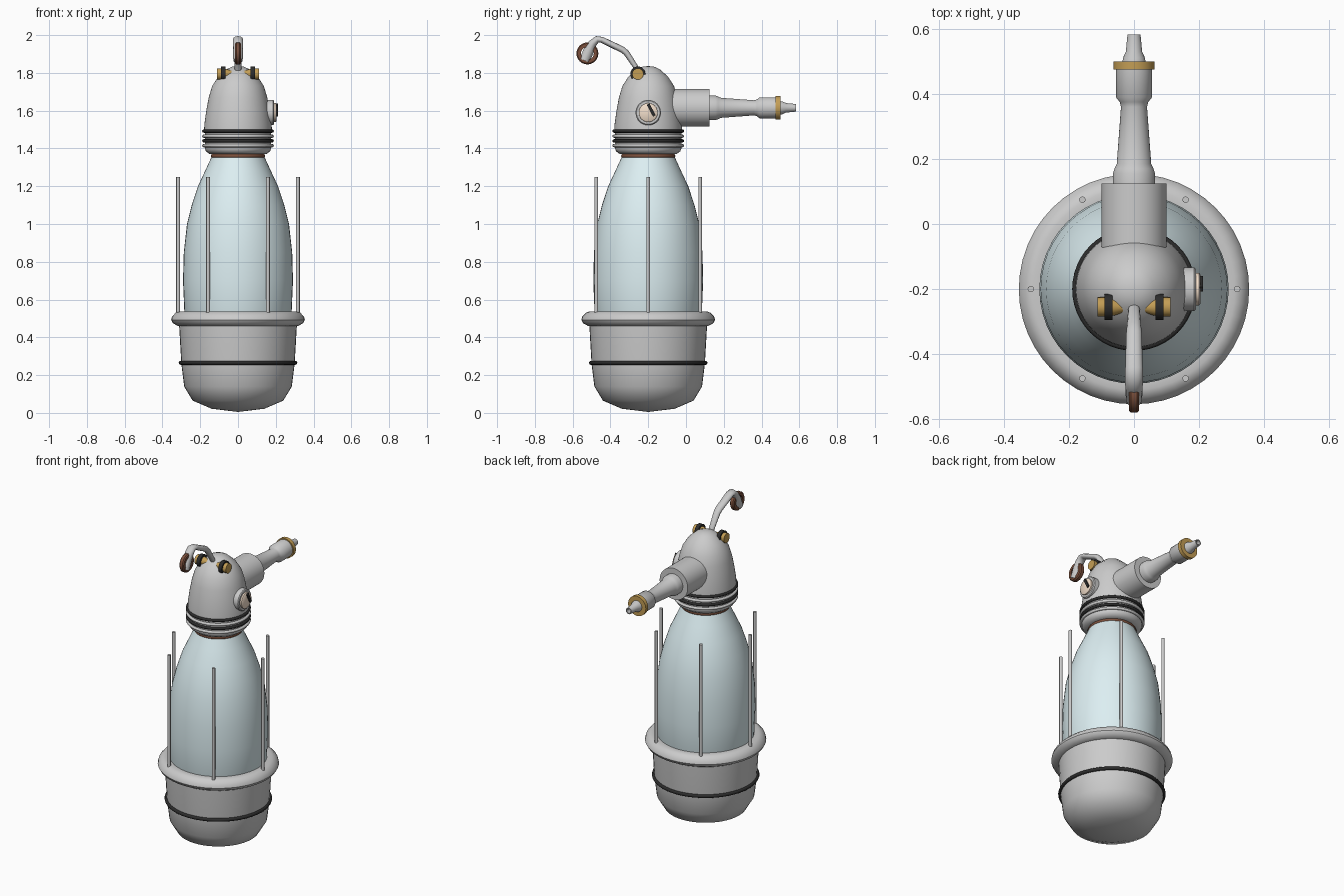
import bpy, bmesh, math
from mathutils import Matrix, Vector

if "Cube" in bpy.data.objects:
    bpy.data.objects.remove(bpy.data.objects["Cube"])

AXIS = Vector((0, -0.2, 0))


def mat(name, rgb):
    m = bpy.data.materials.new(name)
    m.diffuse_color = (*rgb, 1)
    m.use_nodes = True
    m.node_tree.nodes["Principled BSDF"].inputs["Base Color"].default_value = m.diffuse_color
    return m


GLASS = mat("glass", (0.72, 0.86, 0.89))
BRASS = mat("brass", (0.55, 0.34, 0.09))
COPPER = mat("copper", (0.2, 0.08, 0.045))
RUBBER = mat("rubber", (0.025, 0.025, 0.025))
CREAM = mat("cream", (0.9, 0.74, 0.6))


def finish(name, bm, m=None, angle=40):
    bmesh.ops.recalc_face_normals(bm, faces=bm.faces)
    me = bpy.data.meshes.new(name)
    bm.to_mesh(me)
    bm.free()
    ob = bpy.data.objects.new(name, me)
    bpy.context.collection.objects.link(ob)
    if m:
        me.materials.append(m)
    bpy.ops.object.select_all(action='DESELECT')
    ob.select_set(True)
    bpy.context.view_layer.objects.active = ob
    bpy.ops.object.shade_smooth_by_angle(angle=math.radians(angle))
    return ob


def lathe(name, profile, m=None, origin=AXIS, direction=(0, 0, 1), n=48, closed=False, angle=40):
    """Spin (radius, height) points round an axis."""
    bm = bmesh.new()
    vs = [bm.verts.new((r, 0, h)) for r, h in profile]
    for a, b in zip(vs, vs[1:] + vs[:1] if closed else vs[1:]):
        bm.edges.new((a, b))
    bmesh.ops.spin(bm, geom=bm.verts[:] + bm.edges[:], axis=(0, 0, 1), cent=(0, 0, 0),
                   angle=math.tau, steps=n, use_merge=True)
    bmesh.ops.remove_doubles(bm, verts=bm.verts, dist=1e-5)
    rot = Vector((0, 0, 1)).rotation_difference(Vector(direction)).to_matrix().to_4x4()
    bm.transform(Matrix.Translation(origin) @ rot)
    return finish(name, bm, m, angle)


def ring(name, radius, z, thick, m=None):
    pts = [(radius + thick * math.cos(i * math.tau / 8), z + thick * math.sin(i * math.tau / 8))
           for i in range(8)]
    return lathe(name, pts, m, closed=True, angle=60)


# Lower cup, its rim and rubber band
lathe("base_cup", [(0, 0.005), (0.14, 0.022), (0.24, 0.065), (0.285, 0.14), (0.3, 0.26), (0.312, 0.47)])
lathe("cup_rim", [(0.29, 0.46), (0.318, 0.46), (0.345, 0.475), (0.354, 0.492), (0.349, 0.51),
                  (0.33, 0.53), (0.31, 0.538), (0.28, 0.535)], closed=True)
ring("cup_band", 0.303, 0.265, 0.011, RUBBER)

# Glass tank
lathe("glass_tank", [(0, 0.48), (0.27, 0.48), (0.284, 0.535), (0.291, 0.7), (0.287, 0.85), (0.27, 1.0),
                     (0.245, 1.1), (0.212, 1.2), (0.17, 1.29), (0.138, 1.36), (0, 1.36)], GLASS)

# Guard rods around the tank
for i in range(6):
    a = i * math.tau / 6
    lathe("guard_rod_%d" % (i + 1), [(0, 0.5), (0.01, 0.5), (0.01, 1.25), (0, 1.25)],
          origin=AXIS + Vector((0.317 * math.cos(a), 0.317 * math.sin(a), 0)), n=10)

# Neck and domed head
ring("neck_seal", 0.131, 1.36, 0.013, COPPER)
lathe("neck_collar", [(0, 1.37), (0.15, 1.37), (0.17, 1.385), (0.176, 1.4), (0.176, 1.495), (0, 1.495)])
for i, z in enumerate((1.415, 1.44, 1.465, 1.492)):
    ring("neck_ring_%d" % (i + 1), 0.181, z, 0.009, RUBBER if i % 2 else None)
lathe("head_dome", [(0.18, 1.485), (0.178, 1.53), (0.168, 1.6), (0.155, 1.67), (0.137, 1.73),
                    (0.105, 1.78), (0.06, 1.82), (0.03, 1.833), (0, 1.836)])

# Spout pointing backward
SP = Vector((0, 0, 1.615))
lathe("spout_housing", [(0, -0.15), (0.1, -0.15), (0.1, 0.125), (0, 0.125)], None, SP, (0, 1, 0))
lathe("spout_tube", [(0, 0.11), (0.065, 0.11), (0.065, 0.155), (0.06, 0.17), (0.053, 0.185), (0.04, 0.36),
                     (0.044, 0.375), (0.056, 0.39), (0.056, 0.49), (0, 0.49)], None, SP, (0, 1, 0))
lathe("spout_ring", [(0.03, 0.475), (0.063, 0.475), (0.063, 0.499), (0.03, 0.499)], BRASS, SP, (0, 1, 0),
      closed=True)
lathe("spout_tip", [(0, 0.49), (0.036, 0.49), (0.034, 0.51), (0.025, 0.53), (0.02, 0.583), (0.014, 0.583),
                    (0.014, 0.54), (0, 0.54)], None, SP, (0, 1, 0))

# Pressure gauge on the right
GA = Vector((0, -0.2, 1.59))
lathe("gauge_case", [(0, 0.12), (0.067, 0.12), (0.067, 0.185), (0.062, 0.19), (0, 0.19)], None, GA, (1, 0, 0))
lathe("gauge_face", [(0, 0.18), (0.05, 0.18), (0.05, 0.2), (0.045, 0.204), (0, 0.204)], CREAM, GA, (1, 0, 0))
bm = bmesh.new()
bmesh.ops.create_cube(bm, size=1, matrix=Matrix.Translation((0.202, -0.184, 1.603))
                      @ Matrix.Rotation(math.radians(28), 4, 'X') @ Matrix.Diagonal((0.02, 0.016, 0.07, 1)))
finish("gauge_needle", bm, RUBBER)

# Lever pivot pins with their clamps, mirrored
PV = Vector((0, -0.255, 1.794))
for side, s in (("left", -1), ("right", 1)):
    lathe("pivot_pin_" + side, [(0, 0), (0.013, 0), (0.013, 0.02), (0.026, 0.06), (0.03, 0.085),
                                (0.03, 0.112), (0, 0.112)], BRASS, PV, (s, 0, 0), n=24)
    bm = bmesh.new()
    cols = []
    for i in range(25):  # open clamp: an arc of square section
        a = math.radians(-40 + 260 * i / 24)
        cols.append([bm.verts.new((s * x, PV.y + r * math.cos(a), PV.z + r * math.sin(a)))
                     for r, x in ((0.027, 0.066), (0.04, 0.066), (0.04, 0.09), (0.027, 0.09))])
    for p, q in zip(cols, cols[1:]):
        for k in range(4):
            bm.faces.new((p[k], p[k - 1], q[k - 1], q[k]))
    bm.faces.new(cols[0])
    bm.faces.new(cols[-1])
    finish("pivot_clamp_" + side, bm, RUBBER)

# Lever: oval sections (y, z, half width, half thickness) along a bent path
path = [(-0.246, 1.782, 0.014, 0.009), (-0.262, 1.825, 0.018, 0.013), (-0.315, 1.905, 0.022, 0.016),
        (-0.335, 1.922, 0.024, 0.017), (-0.445, 1.975, 0.027, 0.016), (-0.47, 1.978, 0.027, 0.018),
        (-0.495, 1.955, 0.027, 0.022), (-0.513, 1.922, 0.026, 0.028), (-0.538, 1.865, 0.025, 0.028)]
bm = bmesh.new()
cols = []
for i, (y, z, w, t) in enumerate(path):
    a, b = path[max(i - 1, 0)], path[min(i + 1, len(path) - 1)]
    d = Vector((0, b[0] - a[0], b[1] - a[1])).normalized()
    nrm = Vector((0, -d.z, d.y))
    cols.append([bm.verts.new(Vector((w * math.cos(u), y, z)) + nrm * t * math.sin(u))
                 for u in (k * math.tau / 12 for k in range(12))])
for p, q in zip(cols, cols[1:]):
    for k in range(12):
        bm.faces.new((p[k], p[k - 1], q[k - 1], q[k]))
bm.faces.new(cols[0])
bm.faces.new(cols[-1])
finish("lever_arm", bm, angle=60)

# Copper ring at the lever end
lathe("lever_knob", [(0.034, -0.015), (0.052, -0.015), (0.058, -0.009), (0.058, 0.009), (0.052, 0.015),
                     (0.034, 0.015)], COPPER, Vector((0, -0.522, 1.903)), (1, 0, 0), n=32, closed=True)
